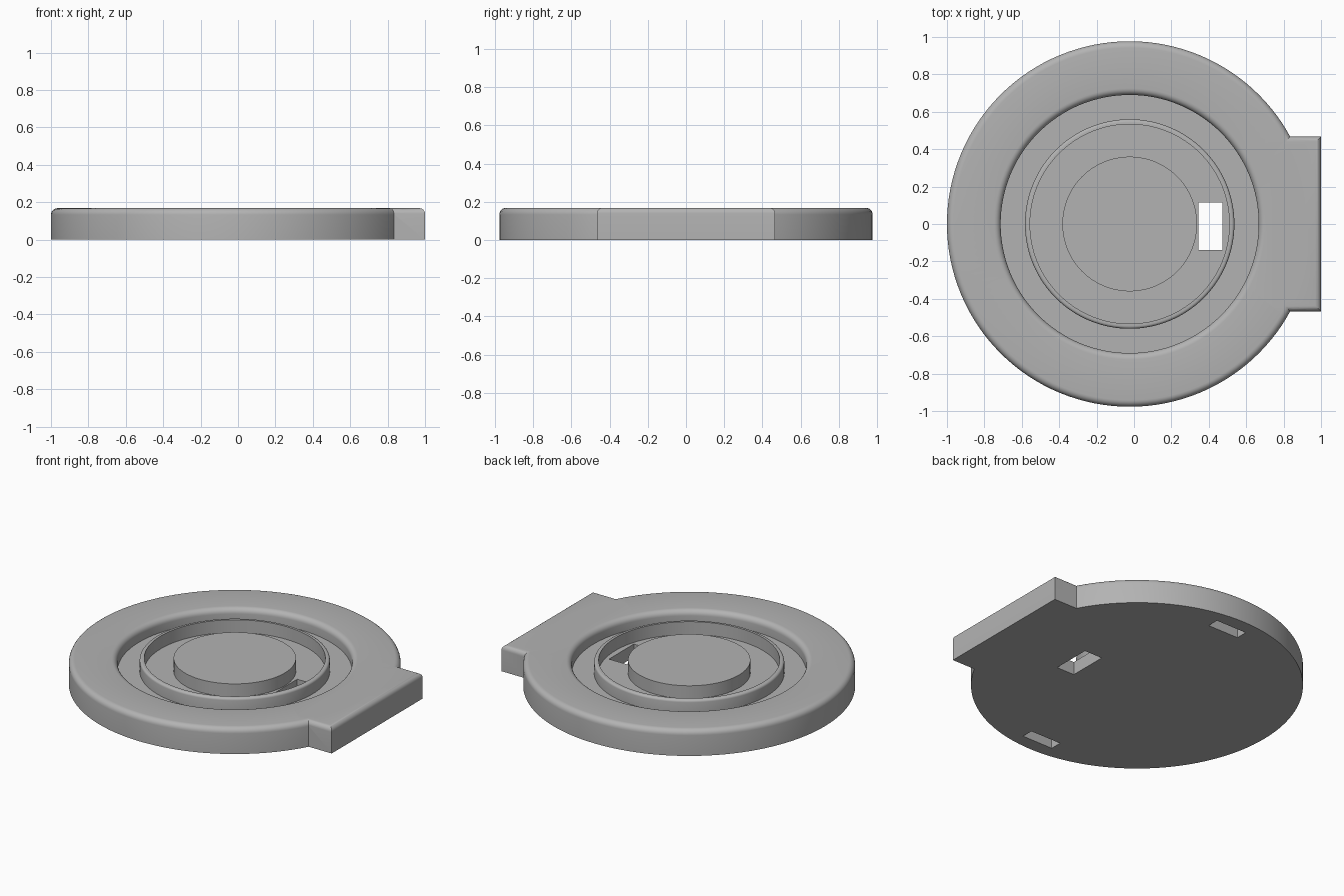
import bpy, bmesh, math
from mathutils import Matrix, Vector

if "Cube" in bpy.data.objects:
    bpy.data.objects.remove(bpy.data.objects["Cube"])

CX, R, H, FLOOR = -0.023, 0.977, 0.168, 0.085   # disc centre, radius, height, recess floor
FILLET = 0.035

grey = bpy.data.materials.new("plain grey")
grey.use_nodes = True
grey.diffuse_color = (0.45, 0.45, 0.45, 1)
grey.node_tree.nodes["Principled BSDF"].inputs["Base Color"].default_value = (0.45, 0.45, 0.45, 1)


def make_object(name, bm):
    bmesh.ops.recalc_face_normals(bm, faces=bm.faces)
    mesh = bpy.data.meshes.new(name)
    bm.to_mesh(mesh)
    bm.free()
    mesh.materials.append(grey)
    obj = bpy.data.objects.new(name, mesh)
    bpy.context.collection.objects.link(obj)
    return obj


def arc(cx, cz, r, start, end, steps=6):
    """Quarter-round points for a lathe profile."""
    angles = [math.radians(start + (end - start) * i / steps) for i in range(steps + 1)]
    return [(cx + r * math.cos(a), cz + r * math.sin(a)) for a in angles]


def lathe(name, profile, segments=128):
    bm = bmesh.new()
    verts = [bm.verts.new((r, 0, z)) for r, z in profile]
    edges = [bm.edges.new(pair) for pair in zip(verts, verts[1:])]
    bmesh.ops.spin(bm, geom=verts + edges, cent=(0, 0, 0), axis=(0, 0, 1),
                   angle=math.tau, steps=segments, use_duplicate=False)
    bmesh.ops.remove_doubles(bm, verts=bm.verts, dist=0.0001)
    bmesh.ops.translate(bm, verts=bm.verts, vec=(CX, 0, 0))
    return make_object(name, bm)


def box_mesh(low, high):
    bm = bmesh.new()
    low, high = Vector(low), Vector(high)
    matrix = Matrix.Translation((low + high) / 2) @ Matrix.Diagonal((*(high - low), 1))
    bmesh.ops.create_cube(bm, size=1, matrix=matrix)
    return bm


def apply_boolean(target, other, operation):
    mod = target.modifiers.new(other.name, 'BOOLEAN')
    mod.object, mod.operation, mod.solver = other, operation, 'EXACT'
    bpy.context.view_layer.objects.active = target
    bpy.ops.object.modifier_apply(modifier=mod.name)
    bpy.data.objects.remove(other)


# Round body: centre plateau, thin raised ring, groove and broad rounded rim
profile = [(0, 0), (R, 0)]
profile += arc(R - FILLET, H - FILLET, FILLET, 0, 90)
profile += arc(0.69 + FILLET, H - FILLET, FILLET, 90, 180)
profile += [(0.69, FLOOR), (0.56, FLOOR)]
profile += arc(0.56 - 0.015, H - 0.015, 0.015, 0, 90, 4)
profile += [(0.533, H), (0.533, FLOOR), (0.36, FLOOR), (0.36, H), (0, H)]
body = lathe("round_body", profile)

# Straight tab with rounded top edges
bm = box_mesh((0.74, -0.467, 0), (1, 0.467, H))
top_edges = [e for e in bm.edges
             if all(v.co.z > 0.1 for v in e.verts) and any(v.co.x > 0.9 for v in e.verts)]
bmesh.ops.bevel(bm, geom=top_edges, offset=0.03, segments=6, profile=0.5, affect='EDGES')
apply_boolean(body, make_object("side_tab", bm), 'UNION')

# Through window beside the plateau, and two blind slots under the rim
cuts = [("window_cutter", (0.345, -0.14, -0.1), (0.473, 0.115, 0.3))]
for side in (-1, 1):
    y = 0.85 * side
    cuts.append(("slot_cutter", (CX - 0.09, y - 0.038, -0.1), (CX + 0.13, y + 0.038, 0.08)))
for name, low, high in cuts:
    cutter = make_object(name, box_mesh(low, high))
    cutter.hide_render = True
    apply_boolean(body, cutter, 'DIFFERENCE')

# Smooth rounds, crisp edges
bpy.ops.object.select_all(action='DESELECT')
body.select_set(True)
bpy.context.view_layer.objects.active = body
bpy.ops.object.shade_smooth_by_angle(angle=math.radians(30))
